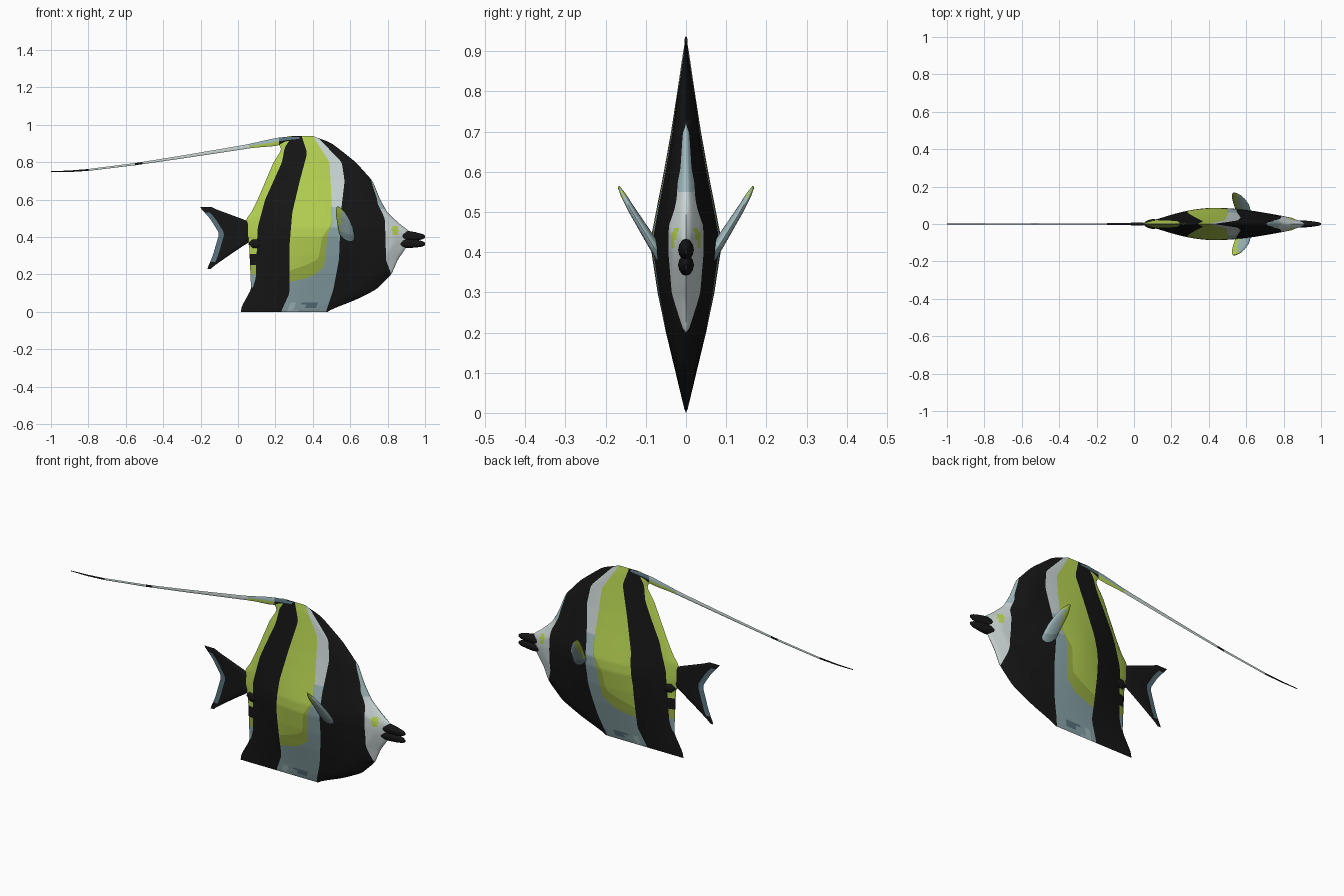
import bpy, bmesh, math
from mathutils import Vector

cube = bpy.data.objects.get("Cube")
if cube:
    bpy.data.objects.remove(cube, do_unlink=True)

COLOURS = {
    "black": (.008, .008, .008),
    "lime": (.47, .65, .085),
    "olive_lime": (.34, .46, .06),
    "pale_grey": (.6, .68, .67),
    "light_teal": (.36, .5, .52),
    "teal_grey": (.25, .37, .39),
    "slate": (.1, .17, .21),
}
NAMES = list(COLOURS)
MATERIALS = []
for label, rgb in COLOURS.items():
    mat = bpy.data.materials.new(label)
    mat.use_nodes = True
    mat.diffuse_color = (*rgb, 1)
    shader = mat.node_tree.nodes["Principled BSDF"]
    shader.inputs["Base Color"].default_value = (*rgb, 1)
    shader.inputs["Roughness"].default_value = .8
    MATERIALS.append(mat)


def lerp(points, t):
    """Piecewise linear lookup of (key, value) pairs."""
    if t <= points[0][0]:
        return points[0][1]
    for (k0, v0), (k1, v1) in zip(points, points[1:]):
        if t <= k1:
            return v0 + (v1 - v0) * (t - k0) / (k1 - k0)
    return points[-1][1]


def soft(points, t, r=.012):
    return sum(lerp(points, t + d) for d in (-r, 0, r)) / 3


def finish(name, bm):
    bmesh.ops.remove_doubles(bm, verts=bm.verts, dist=.0003)
    bmesh.ops.dissolve_degenerate(bm, edges=bm.edges, dist=.0001)
    bmesh.ops.recalc_face_normals(bm, faces=bm.faces)
    mesh = bpy.data.meshes.new(name)
    bm.to_mesh(mesh)
    bm.free()
    for mat in MATERIALS:
        mesh.materials.append(mat)
    obj = bpy.data.objects.new(name, mesh)
    bpy.context.collection.objects.link(obj)
    bpy.ops.object.select_all(action="DESELECT")
    obj.select_set(True)
    bpy.context.view_layer.objects.active = obj
    bpy.ops.object.shade_smooth_by_angle(angle=math.radians(45))
    return obj


def skin(bm, rings, paint):
    """Join closed rings with quads; paint(column, centre) names the colour."""
    n = len(rings[0])
    rings = [[bm.verts.new(p) for p in ring] for ring in rings]
    for a, b in zip(rings, rings[1:]):
        for j in range(n):
            k = (j + 1) % n
            face = bm.faces.new((a[j], a[k], b[k], b[j]))
            face.material_index = NAMES.index(paint(j, face.calc_center_median()))
    return rings


def sheet(name, curves, counts, zs, thick, paint):
    """Lens-section body whose columns follow the curves x(z), rear to front."""
    bands = [b for b, c in enumerate(counts) for _ in range(c)]
    n = len(bands)
    rings = []
    for z in zs:
        xs = [soft(c, z) for c in curves]
        rear, front = xs[0], max(xs[0], xs[-1])
        for i in range(len(xs)):
            xs[i] = min(max(xs[i], xs[max(i - 1, 0)]), front)
        cols = [rear]
        for b, c in enumerate(counts):
            cols += [xs[b] + (xs[b + 1] - xs[b]) * (s + 1) / c for s in range(c)]
        ys = [thick(x, z, x - rear, front - x) for x in cols]
        near = [(x, -y, z) for x, y in zip(cols, ys)]
        far = [(x, y, z) for x, y in zip(cols, ys)]
        rings.append(near + far[-2:0:-1])
    bm = bmesh.new()
    skin(bm, rings, lambda j, c: paint(bands[j if j < n else 2 * n - 1 - j], c))
    return finish(name, bm)


def loft(name, stations, u, v, paint, sides=12):
    """Elliptical sections (centre, radius along u, radius along v)."""
    turns = [math.tau * k / sides for k in range(sides)]
    rings = [[Vector(c) + u * (ru * math.cos(t)) + v * (rv * math.sin(t)) for t in turns]
             for c, ru, rv in stations]
    bm = bmesh.new()
    rings = skin(bm, rings, lambda j, c: paint(c))
    for ring in (rings[0], rings[-1]):
        cap = bm.faces.new(ring)
        cap.material_index = NAMES.index(paint(cap.calc_center_median()))
    return finish(name, bm)


def levels(low, high, count):
    return [low + (high - low) * i / count for i in range(count + 1)]


def mirror_y(obj):
    mod = obj.modifiers.new("mirror", "MIRROR")
    mod.use_axis = (False, True, False)


X, Y, Z = Vector((1, 0, 0)), Vector((0, 1, 0)), Vector((0, 0, 1))

# Body outline and stripe borders as (z, x) curves, rear to front
rear = [(0, .015), (.03, .02), (.12, .07), (.35, .06), (.42, .04), (.5, .045), (.53, .07),
        (.6, .105), (.8, .19), (.87, .235), (.92, .2), (.94, .29)]
lime_edge = [(0, .015), (.1, .07), (.18, .095), (.45, .105), (.6, .145), (.8, .235), (.88, .25), (.94, .29)]
black_end = [(0, .23), (.1, .275), (.35, .275), (.53, .29), (.7, .33), (.85, .37), (.94, .34)]
lime_end = [(.2, .2), (.24, .34), (.28, .43), (.4, .45), (.47, .5), (.6, .5), (.8, .49), (.94, .4)]
olive_end = [(.15, .2), (.18, .38), (.24, .46), (.42, .48), (.47, .505), (.6, .5), (.8, .49), (.94, .4)]
pale_end = [(0, .47), (.12, .51), (.28, .54), (.53, .55), (.7, .57), (.8, .555), (.94, .42)]
face_edge = [(0, .8), (.2, .82), (.28, .79), (.35, .79), (.5, .785), (.58, .745), (.6, .745), (.7, .712), (.75, .7)]
front = [(0, .47), (.03, .54), (.06, .62), (.12, .74), (.2, .82), (.28, .855), (.33, .89), (.38, .92), (.43, .92),
         (.47, .865), (.53, .8), (.6, .76), (.7, .72), (.8, .63), (.86, .555), (.91, .49), (.94, .39)]

# Half thickness along the length, and its falloff with height
girth = [(0, .008), (.1, .018), (.2, .05), (.3, .075), (.4, .087), (.5, .085), (.6, .076),
         (.7, .06), (.8, .042), (.9, .022)]
falloff = [(0, 0), (.01, .05), (.1, .3), (.2, .58), (.3, .82), (.4, 1), (.45, .98), (.5, .87), (.6, .64),
           (.7, .43), (.8, .25), (.9, .08), (.94, 0)]


def body_thick(x, z, back, ahead):
    edge = min(1, math.sqrt(max(back, 0) / .05)) * min(1, math.sqrt(max(ahead, 0) / .08))
    return soft(girth, x, .03) * lerp(falloff, z) * edge


def body_paint(band, c):
    if band == 0:
        if c.z < .13:
            return "black"
        return "teal_grey" if c.z < .2 else "olive_lime" if c.z < .25 else "black" if c.z < .31 else "lime"
    if band == 4:
        if c.z < .05 and .27 < c.x < .31:
            return "light_teal"
        if .015 < c.z < .05 and .35 < c.x < .43:
            return "slate"
        return "pale_grey" if c.z > .56 else "light_teal" if c.z > .45 else "teal_grey"
    if band == 6:
        if .822 < c.x < .858 and .41 < c.z < .46:
            return "lime"
        return "light_teal" if c.z > .55 else "pale_grey"
    return ("", "black", "lime", "olive_lime", "", "black")[band]


sheet("body", [rear, lime_edge, black_end, lime_end, olive_end, pale_end, face_edge, front],
      (4, 5, 5, 2, 8, 6, 10), levels(0, .94, 94), body_thick, body_paint)

# Forked tail fin with a slate trailing band
tail_back = [(.23, -.165), (.3, -.135), (.42, -.1), (.5, -.15), (.56, -.205)]
tail_band = [(z, x + .028) for z, x in tail_back]
tail_front = [(.23, -.15), (.28, -.08), (.335, .0), (.38, .07), (.48, .07), (.505, .0), (.535, -.08), (.56, -.15)]


def tail_thick(x, z, back, ahead):
    ends = min(1, max(0, z - .23) / .03, max(0, .56 - z) / .02)
    return (.005 + .02 * max(0, x + .1)) * ends * min(1, max(back, 0) / .05) * min(1, max(ahead, 0) / .02)


sheet("tail_fin", [tail_back, tail_band, tail_front], (2, 6), levels(.23, .56, 36), tail_thick,
      lambda band, c: "slate" if band == 0 and .27 < c.z < .535 else "black")

# Long trailing dorsal streamer, lime beneath its root
streamer = [(.33, .925, .012), (.26, .918, .018), (.22, .912, .02), (.18, .905, .02), (.1, .893, .014),
            (.06, .886, .012), (0, .876, .011), (-.3, .828, .008), (-.51, .796, .006), (-.55, .79, .006),
            (-.8, .759, .005), (-.9, .752, .004), (-1, .75, .002)]


def streamer_paint(c):
    below = c.z < .876 + .16 * c.x
    if c.x > .22:
        return "black" if below else "slate"
    if c.x > .06:
        return "lime" if below else "light_teal"
    return "black" if c.x < -.8 or -.55 < c.x < -.51 else "pale_grey"


loft("dorsal_streamer", [((x, 0, z), .0015 if x < .15 else .004, h) for x, z, h in streamer],
     Y, Z, streamer_paint, 8)

# Slightly open jaws
for name, height, droop in (("upper_jaw", .406, -.004), ("lower_jaw", .368, -.004)):
    loft(name, [((.865, 0, height), .02, .022), ((.91, 0, height), .019, .027),
                ((.95, 0, height + droop / 2), .015, .022), ((.985, 0, height + droop), .01, .015),
                ((1, 0, height + droop), .004, .007)],
         Y, Z, lambda c: "black")

# Pectoral fins swept up and outward, lime along the trailing edge
fin = loft("pectoral_fins",
           [((.585, .06, .385), .04, .014), ((.58, .085, .425), .042, .013), ((.572, .11, .465), .042, .011),
            ((.56, .135, .505), .036, .009), ((.548, .155, .54), .024, .007), ((.536, .167, .562), .007, .003)],
           Vector((1, -.12, -.3)), Vector((0, .87, -.5)),
           lambda c: "lime" if c.x < .556 and c.z > .45 else "light_teal" if c.z > .43 else "teal_grey", 16)
mirror_y(fin)

# Small spurs beside the tail root
spur = loft("tail_root_spurs",
            [((.06, .008, .365), .004, .006), ((.08, .012, .365), .01, .024),
             ((.1, .017, .365), .01, .024), ((.125, .02, .365), .004, .008)],
            Y, Z, lambda c: "black")
mirror_y(spur)
